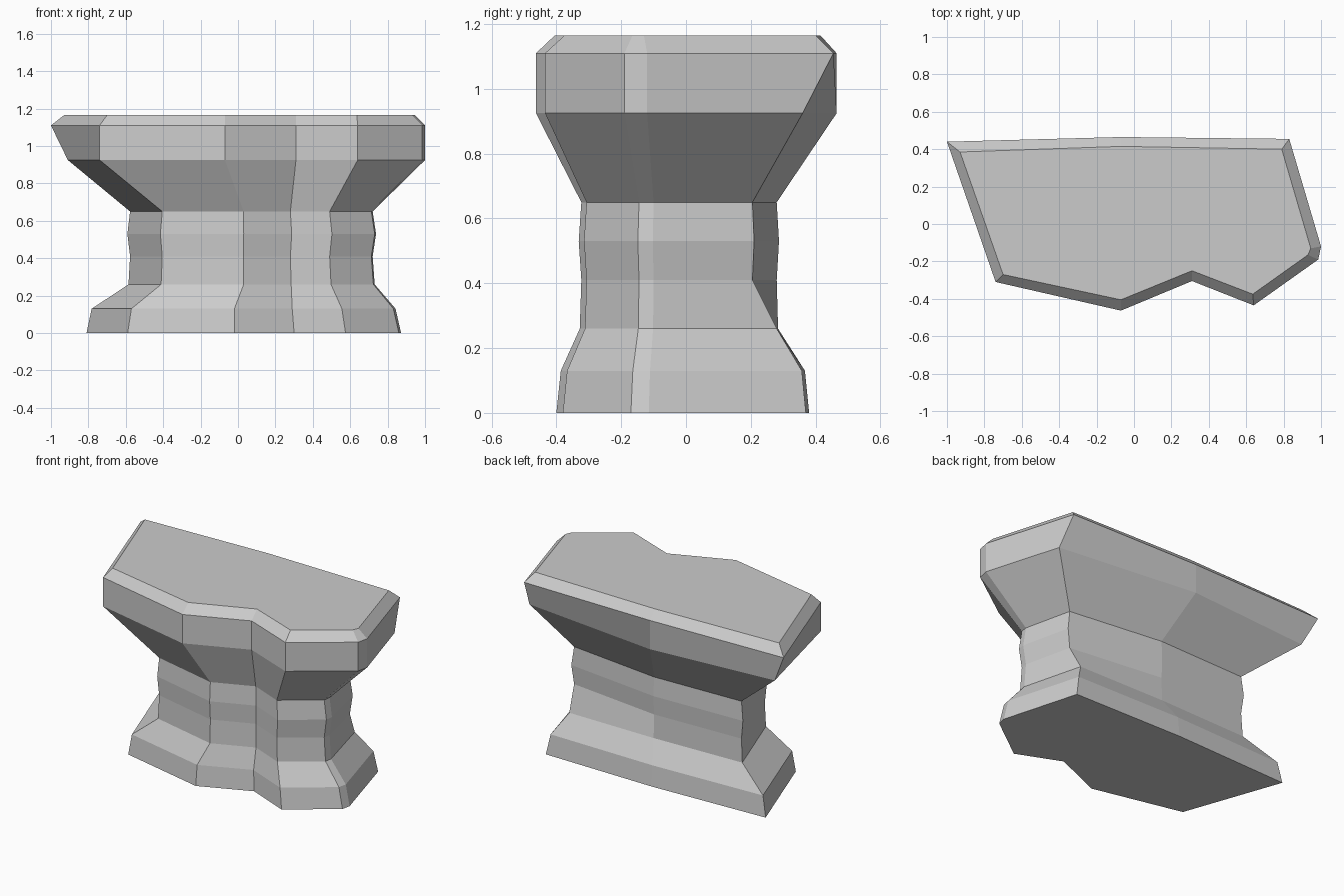
import bpy, bmesh

if "Cube" in bpy.data.objects:
    bpy.data.objects.remove(bpy.data.objects["Cube"])

# Nine-sided plan outlines: back edge (3), right end (2), notched front (3), left (1)
BASE = [(-.81, .35), (-.02, .38), (.735, .37), (.872, -.115), (.86, -.17),
        (.575, -.38), (.30, -.265), (-.02, -.40), (-.59, -.27)]
WAIST = [(-.577, .262), (.03, .28), (.65, .205), (.72, -.10), (.713, -.145),
         (.49, -.307), (.28, -.22), (.03, -.323), (-.405, -.22)]
RIM = [(-1, .44), (-.07, .465), (.83, .455), (1, -.12), (.985, -.19),
       (.64, -.435), (.31, -.305), (-.07, -.463), (-.74, -.31)]
TOP = [(-.93, .385), (-.07, .415), (.79, .40), (.945, -.13), (.93, -.165),
       (.635, -.375), (.31, -.25), (-.07, -.405), (-.70, -.27)]


def scaled(ring, s):
    return [(x * s, y * s) for x, y in ring]


def changed(ring, changes):
    return [changes.get(i, p) for i, p in enumerate(ring)]


# Stacked levels from foot to bevelled top
levels = [
    (0, BASE),
    (.13, scaled(BASE, .966)),
    (.26, changed(scaled(WAIST, 1.015), {2: (.632, .28)})),
    (.41, WAIST),
    (.53, scaled(WAIST, 1.025)),
    (.65, WAIST),
    (.925, changed(RIM, {0: (-.91, .40), 2: (.858, .36)})),
    (1.11, RIM),
    (1.165, TOP),
]

# Loft the levels into one closed block
bm = bmesh.new()
rings = [[bm.verts.new((x, y, z)) for x, y in ring] for z, ring in levels]
for low, high in zip(rings, rings[1:]):
    for i in range(len(low)):
        j = (i + 1) % len(low)
        bm.faces.new((low[i], low[j], high[j], high[i]))
bm.faces.new(rings[0])
bm.faces.new(rings[-1])
bmesh.ops.recalc_face_normals(bm, faces=bm.faces)

mesh = bpy.data.meshes.new("stone_pedestal")
bm.to_mesh(mesh)
bm.free()
bpy.context.collection.objects.link(bpy.data.objects.new("stone_pedestal", mesh))
